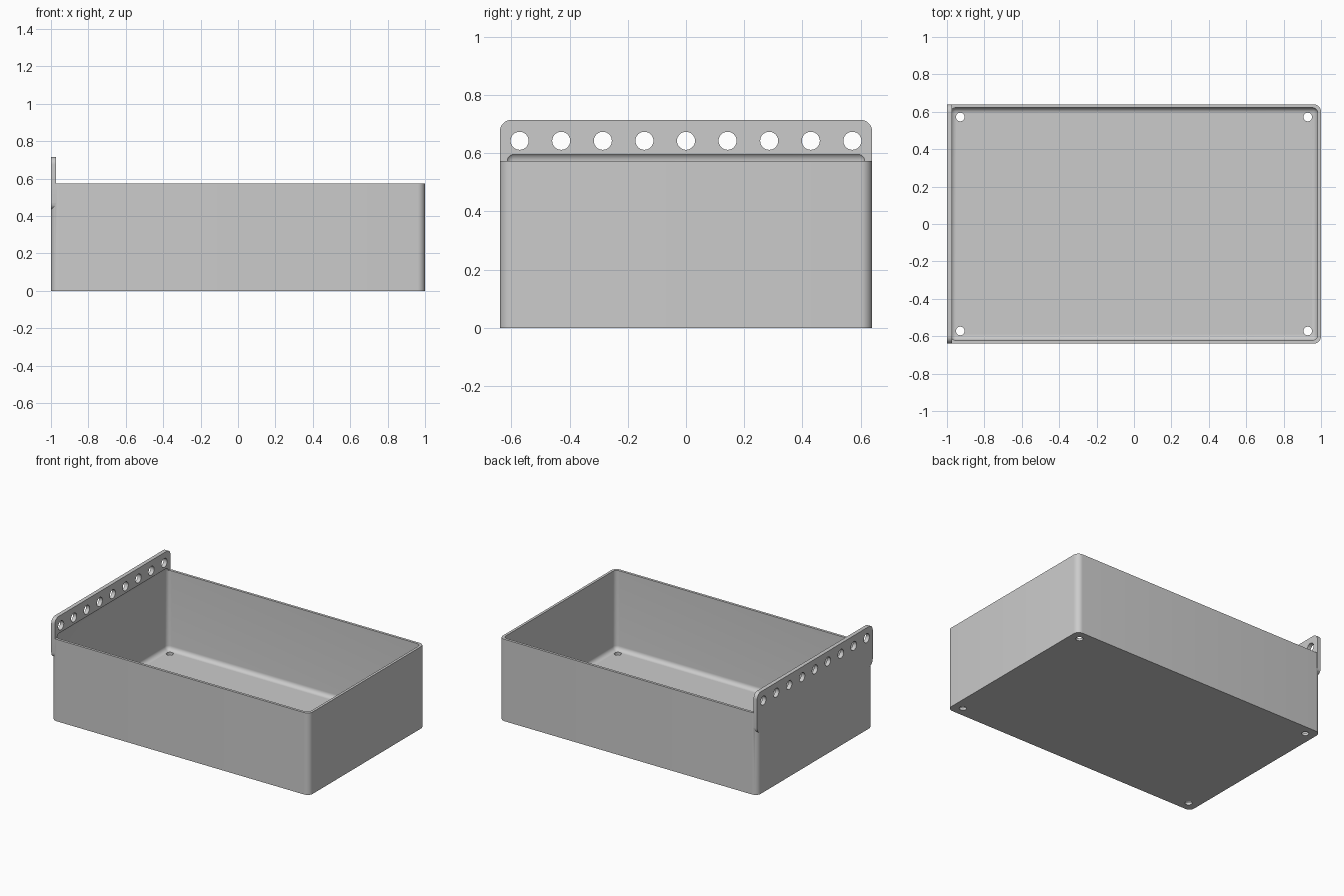
import bpy, bmesh
from math import radians, pi
from mathutils import Matrix

cube = bpy.data.objects.get("Cube")
if cube:
    bpy.data.objects.remove(cube, do_unlink=True)

grey = bpy.data.materials.new("light_grey")
grey.use_nodes = True
colour = (0.6, 0.6, 0.6, 1)
grey.diffuse_color = colour
for node in grey.node_tree.nodes:
    if node.type == 'BSDF_PRINCIPLED':
        node.inputs["Base Color"].default_value = colour

LENGTH, WIDTH, HEIGHT = 2.0, 1.28, 0.574
WALL, RADIUS = 0.018, 0.04
BAR, BAR_LOW, BAR_TOP = 0.028, 0.432, 0.715


def finish(name, bm):
    mesh = bpy.data.meshes.new(name)
    bm.to_mesh(mesh)
    bm.free()
    obj = bpy.data.objects.new(name, mesh)
    bpy.context.collection.objects.link(obj)
    mesh.materials.append(grey)
    return obj


def rounded_block(name, low, high, radius, axis=None):
    """Box between two corners; rounds edges along one axis, or all edges."""
    bm = bmesh.new()
    bmesh.ops.create_cube(bm, size=1)
    for v in bm.verts:
        v.co = [high[i] if v.co[i] > 0 else low[i] for i in range(3)]
    edges = [e for e in bm.edges if axis is None
             or abs((e.verts[0].co - e.verts[1].co).normalized()[axis]) > 0.9]
    bmesh.ops.bevel(bm, geom=edges, offset=radius, segments=8, profile=0.5,
                    affect='EDGES', clamp_overlap=True)
    return finish(name, bm)


def drill(name, centres, radius, depth, along_x=False):
    """A set of cylinders for cutting holes."""
    bm = bmesh.new()
    turn = Matrix.Rotation(pi / 2 if along_x else 0, 4, 'Y')
    for c in centres:
        bmesh.ops.create_cone(bm, cap_ends=True, segments=32, radius1=radius,
                              radius2=radius, depth=depth,
                              matrix=Matrix.Translation(c) @ turn)
    return finish(name, bm)


def combine(target, tool, operation):
    tool.hide_render = True
    mod = target.modifiers.new(tool.name, 'BOOLEAN')
    mod.object, mod.operation, mod.solver = tool, operation, 'EXACT'
    bpy.context.view_layer.objects.active = target
    bpy.ops.object.modifier_apply(modifier=mod.name)
    bpy.data.objects.remove(tool, do_unlink=True)


x, y = LENGTH / 2, WIDTH / 2

# Outer tray with rounded upright corners
tray = rounded_block("storage_tray", (-x, -y, 0), (x, y, HEIGHT), RADIUS, axis=2)

# Hanging bar along one end
bar = rounded_block("hanging_bar", (-x, -y, BAR_LOW), (-x + BAR, y, BAR_TOP),
                    RADIUS, axis=0)
combine(tray, bar, 'UNION')

# Hollow with filleted floor, scooping slightly into the bar
cavity = rounded_block("cavity", (-x + WALL, -y + WALL, WALL),
                       (x - WALL, y - WALL, 0.604), 0.03)
combine(tray, cavity, 'DIFFERENCE')

# Row of holes in the bar
row = [(-x, (i - 4) * 0.143, 0.643) for i in range(9)]
combine(tray, drill("bar_holes", row, 0.031, 0.2, along_x=True), 'DIFFERENCE')

# Drain holes at the floor corners
drains = [(sx * 0.929, sy * 0.572, 0) for sx in (-1, 1) for sy in (-1, 1)]
combine(tray, drill("drain_holes", drains, 0.023, 0.1), 'DIFFERENCE')

# Smooth the fillets, keep the rims sharp
bpy.ops.object.select_all(action='DESELECT')
tray.select_set(True)
bpy.context.view_layer.objects.active = tray
bpy.ops.object.shade_smooth_by_angle(angle=radians(30))
